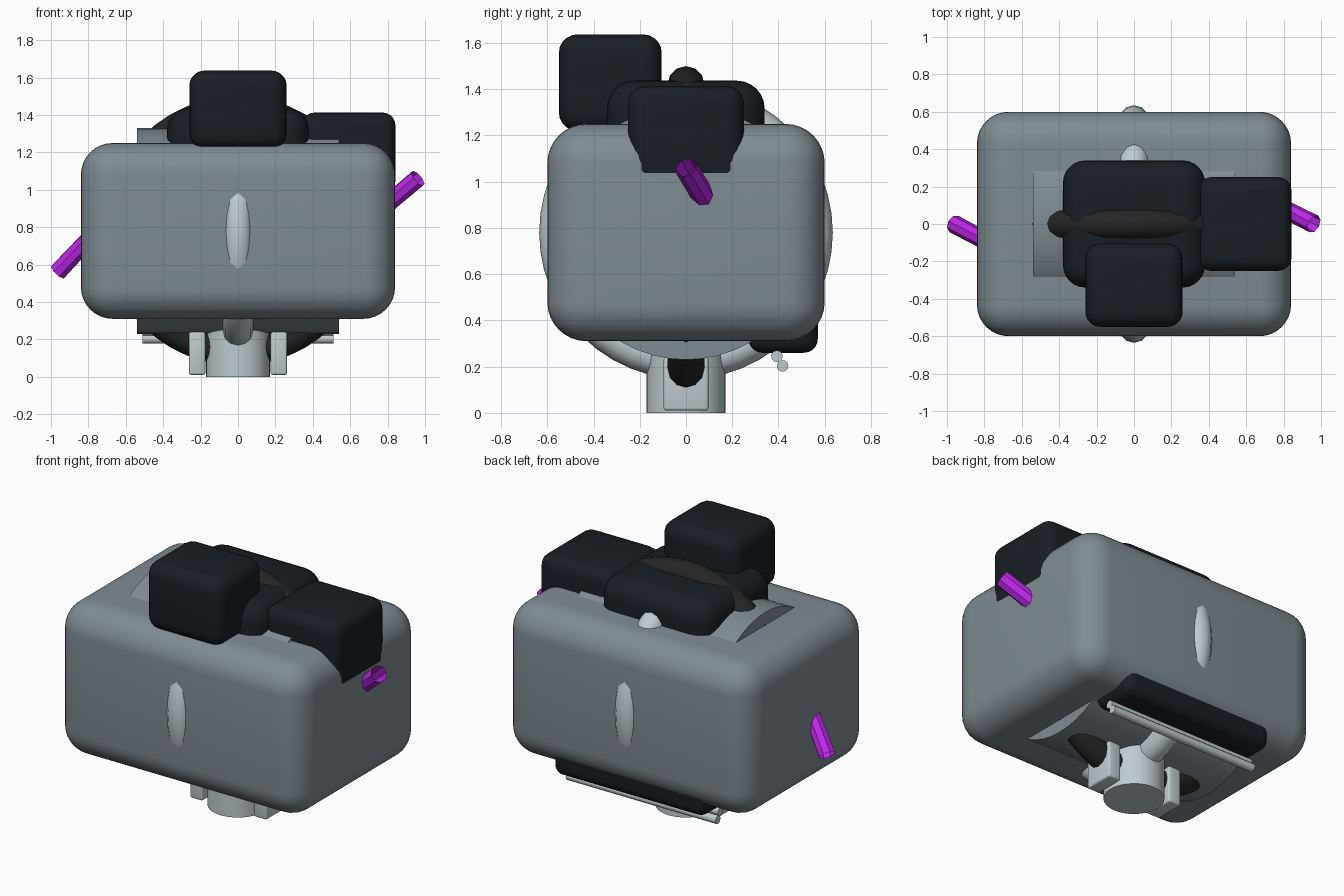
import bpy
from math import pi, radians

if "Cube" in bpy.data.objects:
    bpy.data.objects.remove(bpy.data.objects["Cube"])


def material(name, rgb):
    m = bpy.data.materials.new(name)
    m.diffuse_color = (*rgb, 1)
    m.use_nodes = True
    m.node_tree.nodes["Principled BSDF"].inputs["Base Color"].default_value = m.diffuse_color
    return m


SHELL = material("slate_grey", (0.21, 0.26, 0.29))
LIGHT = material("pale_grey", (0.52, 0.60, 0.63))
DARK = material("dark_blue", (0.009, 0.013, 0.018))
BLACK = material("charcoal", (0.017, 0.018, 0.019))
PURPLE = material("purple", (0.52, 0.02, 0.83))


def finish(name, mat):
    o = bpy.context.object
    o.name = name
    o.data.materials.append(mat)
    bpy.ops.object.shade_smooth_by_angle(angle=radians(35))
    return o


def rounded_box(name, mat, lo, hi, bevel, segments=5):
    bpy.ops.mesh.primitive_cube_add(size=1, location=[(a + b) / 2 for a, b in zip(lo, hi)])
    o = bpy.context.object
    o.scale = [b - a for a, b in zip(lo, hi)]
    bpy.ops.object.transform_apply(location=False, rotation=False, scale=True)
    mod = o.modifiers.new("round", 'BEVEL')
    mod.width, mod.segments = bevel, segments
    bpy.ops.object.modifier_apply(modifier=mod.name)
    return finish(name, mat)


def cylinder(name, mat, r, depth, loc, rot=(0, 0, 0), sides=48):
    bpy.ops.mesh.primitive_cylinder_add(radius=r, depth=depth, vertices=sides,
                                        location=loc, rotation=rot)
    return finish(name, mat)


def ring(name, mat, major, minor, rot):
    bpy.ops.mesh.primitive_torus_add(major_radius=major, minor_radius=minor, major_segments=48,
                                     minor_segments=12, location=(0, 0, 0.78), rotation=rot)
    return finish(name, mat)


ALONG_X = (0, pi / 2, 0)

# Main rounded body and the drum running through it
rounded_box("body", SHELL, (-0.84, -0.6, 0.31), (0.84, 0.6, 1.25), 0.17, 8)
cylinder("drum", SHELL, 0.55, 1.08, (0, 0, 0.78), ALONG_X)

# Two crossed rings
ring("pale_ring", LIGHT, 0.555, 0.08, ALONG_X)
ring("dark_ring", BLACK, 0.64, 0.08, (pi / 2, 0, 0))

# Dark rounded blocks on top and at the lower back
rounded_box("top_block", DARK, (-0.38, -0.34, 1.0), (0.38, 0.34, 1.437), 0.12, 6)
rounded_box("front_block", DARK, (-0.26, -0.55, 1.22), (0.26, -0.105, 1.637), 0.08)
rounded_box("side_block", DARK, (0.34, -0.25, 0.98), (0.842, 0.25, 1.413), 0.07)
rounded_box("rear_lower_block", DARK, (-0.52, 0.27, 0.26), (0.52, 0.57, 0.7), 0.06)

# Base post, side clamps and rear rods
cylinder("base_post", LIGHT, 0.17, 0.25, (0, 0, 0.125))
for s, side in ((-1, "left"), (1, "right")):
    x0, x1 = sorted((s * 0.175, s * 0.262))
    rounded_box(side + "_clamp", LIGHT, (x0, -0.097, 0.01), (x1, 0.097, 0.24), 0.012, 3)
for i, (y, z) in enumerate(((0.393, 0.245), (0.418, 0.203))):
    cylinder(f"rear_rod_{i + 1}", LIGHT, 0.025, 1.02, (0, y, z), ALONG_X, 12)

# Purple tube passing through the body, open at both ends
curve = bpy.data.curves.new("cable", 'CURVE')
curve.dimensions = '3D'
curve.bevel_depth, curve.bevel_resolution = 0.05, 2
sp = curve.splines.new('POLY')
path = [(-0.962, 0, 0.562), (-0.587, -0.2, 0.96), (0, 0, 0.78), (0.587, 0.19, 0.745), (0.962, 0, 1.062)]
sp.points.add(len(path) - 1)
for p, co in zip(sp.points, path):
    p.co = (*co, 1)
cable = bpy.data.objects.new("cable", curve)
bpy.context.collection.objects.link(cable)
bpy.ops.object.select_all(action='DESELECT')
cable.select_set(True)
bpy.context.view_layer.objects.active = cable
bpy.ops.object.convert(target='MESH')
finish("cable", PURPLE)
